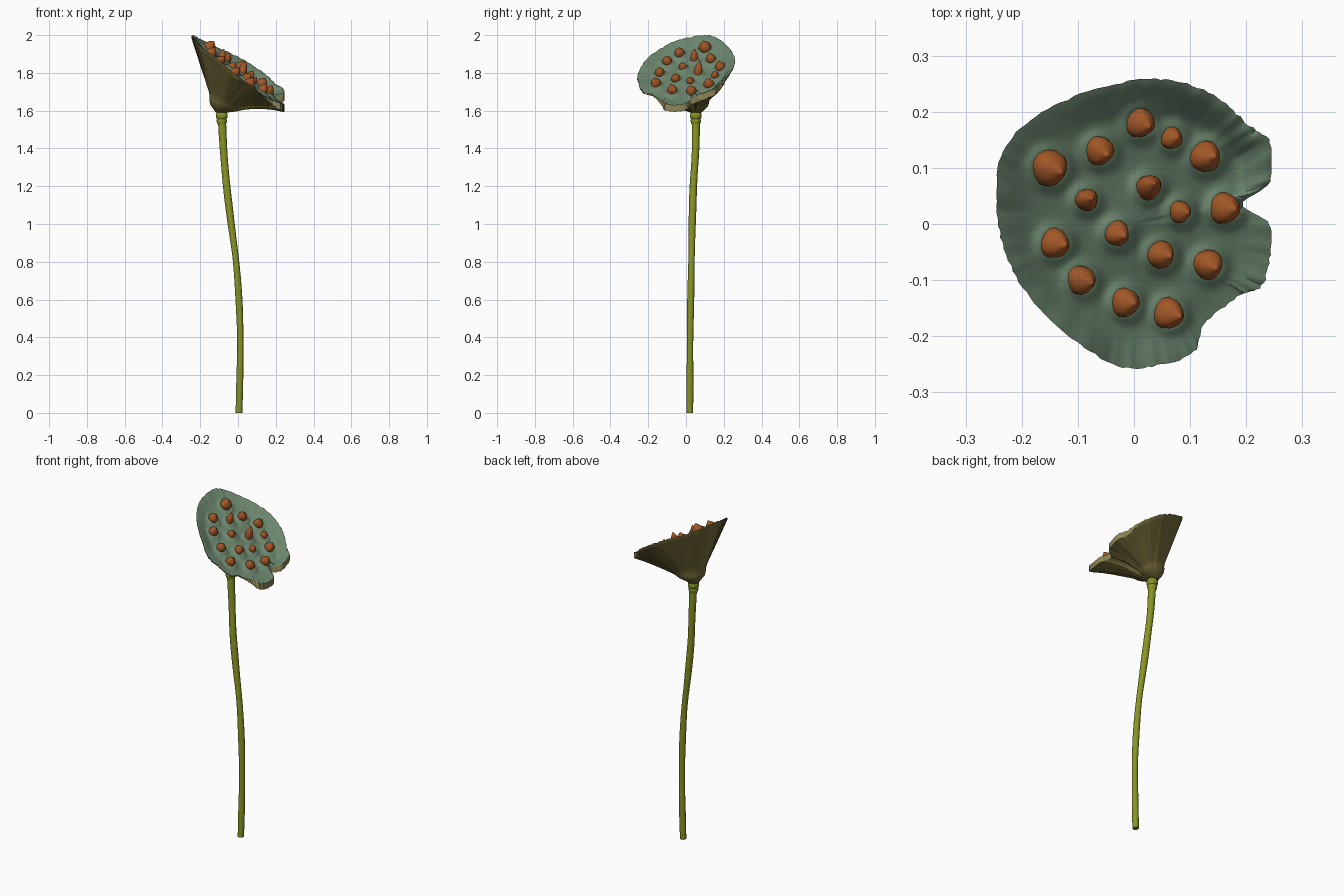
import bpy, math, random
from mathutils import Vector

if "Cube" in bpy.data.objects:
    bpy.data.objects.remove(bpy.data.objects["Cube"])

random.seed(4)


def material(name, color):
    m = bpy.data.materials.new(name)
    m.diffuse_color = (*color, 1)
    m.use_nodes = True
    m.node_tree.nodes["Principled BSDF"].inputs["Base Color"].default_value = m.diffuse_color
    return m


GREEN = material("pod_face_green", (0.15, 0.24, 0.155))
OLIVE = material("pod_shell_olive", (0.175, 0.145, 0.04))
TAN = material("rim_tan", (0.27, 0.23, 0.09))
STEM = material("stem_green", (0.25, 0.295, 0.018))
SEED = material("seed_brown", (0.36, 0.095, 0.02))


def spline(points, t, closed):
    """Catmull-Rom point at t, measured in control-point steps."""
    n = len(points)
    i = int(math.floor(t))
    f = t - i
    pick = (lambda k: k % n) if closed else (lambda k: min(max(k, 0), n - 1))
    a, b, c, d = (Vector(points[pick(i + k)]) for k in (-1, 0, 1, 2))
    return 0.5 * (2 * b + (c - a) * f + (2 * a - 5 * b + 4 * c - d) * f * f
                  + (3 * b - a - 3 * c + d) * f ** 3)


def smoothstep(a, b, x):
    x = min(max((x - a) / (b - a), 0), 1)
    return x * x * (3 - 2 * x)


def loft(name, rings, mats, band_material=None, angle=40):
    """Skin a list of equal rings, closing both ends with a fan face."""
    n = len(rings[0])
    verts = [v for r in rings for v in r]
    faces, slots = [], []
    for k in range(len(rings) - 1):
        for j in range(n):
            a, b = k * n + j, k * n + (j + 1) % n
            faces.append((a, b, b + n, a + n))
            slots.append(band_material(k, verts[a]) if band_material else 0)
    faces += [tuple(reversed(range(n))), tuple(range(len(verts) - n, len(verts)))]
    slots += [slots[0], slots[-1]]
    mesh = bpy.data.meshes.new(name)
    mesh.from_pydata(verts, [], faces)
    for m in mats:
        mesh.materials.append(m)
    mesh.polygons.foreach_set("material_index", slots)
    mesh.update()
    ob = bpy.data.objects.new(name, mesh)
    bpy.context.collection.objects.link(ob)
    bpy.ops.object.select_all(action='DESELECT')
    ob.select_set(True)
    bpy.context.view_layer.objects.active = ob
    bpy.ops.object.shade_smooth_by_angle(angle=math.radians(angle))
    return ob


def circle(center, r, n):
    return [Vector(center) + Vector((r * math.cos(a), r * math.sin(a), 0))
            for a in (2 * math.pi * j / n for j in range(n))]


# Stem: x, y, z along the bend
PATH = [(0.005, 0.02, 0), (0.01, 0.021, 0.2), (0.012, 0.022, 0.4), (0.005, 0.025, 0.6),
        (-0.01, 0.029, 0.8), (-0.036, 0.033, 1.0), (-0.06, 0.039, 1.2),
        (-0.077, 0.051, 1.4), (-0.087, 0.052, 1.6)]
rings = []
for i in range(49):
    p = spline(PATH, i / 6, False)
    rings.append(circle(p, 0.0175 + 0.003 * smoothstep(0.7, 1.5, p.z)
                        + 0.001 * math.sin(p.z * 13), 16))
loft("stem", rings, [STEM])

# Collar with two soft ridges under the pod
COLLAR = [(1.525, 0.021), (1.54, 0.027), (1.55, 0.028), (1.556, 0.025), (1.565, 0.031),
          (1.58, 0.031), (1.588, 0.027), (1.61, 0.03)]
loft("stem_collar", [circle((-0.086, 0.052, z), r, 20) for z, r in COLLAR], [STEM])

# Seeds: x, y, radius, stretch
SEEDS = [(-0.15, 0.10, 0.033, 1.0), (-0.06, 0.13, 0.026, 1.0), (0.012, 0.18, 0.027, 1.0),
         (0.068, 0.153, 0.02, 1.0), (0.128, 0.12, 0.028, 1.0), (-0.085, 0.043, 0.02, 1.8),
         (0.025, 0.065, 0.022, 2.0), (0.083, 0.022, 0.02, 1.0), (0.163, 0.028, 0.028, 1.0),
         (-0.14, -0.035, 0.027, 1.0), (-0.03, -0.017, 0.023, 1.0), (0.048, -0.055, 0.025, 1.0),
         (0.133, -0.073, 0.027, 1.0), (-0.093, -0.10, 0.026, 1.0), (-0.014, -0.14, 0.026, 1.0),
         (0.063, -0.16, 0.028, 1.0)]
NORMAL = Vector((0.7, -0.15, 1)).normalized()


def face_z(x, y):
    """Tilted top face of the pod."""
    return 1.805 - 0.7 * x + 0.15 * y


# Pod rim outline
RIM = [(0.243, 0.145, 1.715), (0.242, 0.075, 1.685), (0.193, 0.035, 1.665), (0.242, 0.0, 1.64),
       (0.243, -0.055, 1.63), (0.228, -0.11, 1.635), (0.185, -0.13, 1.655), (0.125, -0.18, 1.685),
       (0.108, -0.228, 1.70), (0.05, -0.25, 1.745), (-0.02, -0.255, 1.79), (-0.10, -0.212, 1.87),
       (-0.185, -0.132, 1.93), (-0.228, -0.055, 1.97), (-0.245, 0.03, 1.99), (-0.238, 0.12, 2.0),
       (-0.185, 0.185, 1.97), (-0.095, 0.232, 1.93), (0.0, 0.256, 1.885), (0.075, 0.255, 1.84),
       (0.15, 0.225, 1.79), (0.2, 0.18, 1.74)]
N = 176
top_rim, low_rim = [], []
for j in range(N):
    p = spline(RIM, j * len(RIM) / N, True)
    s = 1 + random.uniform(-0.009, 0.006)
    p.x, p.y = p.x * s, p.y * s
    p.x = max(-0.245, min(0.245, p.x))
    p.z = min(2.0, p.z + random.uniform(-0.003, 0.003))
    top_rim.append(p)
    low_rim.append(p - Vector((0, 0, 0.007 + 0.028 * smoothstep(0.13, 0.22, p.x))))

# Shell: neck to rim
NECK = Vector((-0.087, 0.052, 1.59))
STEPS = 18
rings = []
for k in range(STEPS + 1):
    t = k / STEPS
    ring = []
    for j, q in enumerate(low_rim):
        d = Vector((q.x - NECK.x, q.y - NECK.y, 0)).normalized()
        start = NECK + d * 0.031
        p = start.lerp(q, t)
        bulge = 0.016 * math.exp(-((t - 0.12) / 0.09) ** 2) * smoothstep(0, 0.08, t)
        p += d * bulge
        p.z += 0.018 * math.sin(math.pi * t) * smoothstep(1.75, 1.63, q.z)
        p.z += 0.003 * math.sin(j * 0.43) * math.sin(math.pi * t)
        ring.append(p)
    rings.append(ring)

# Top face: rim to centre, with a swollen collar round each seed
INNER = 40
for k in range(INNER):
    u = 1 - k / INNER
    ring = []
    for q in top_rim:
        x, y = q.x * u, q.y * u
        base = face_z(x, y) - 0.012 * math.sin(math.pi * u)
        edge = q.z - face_z(q.x, q.y)
        z = base + edge * smoothstep(0.72, 1, u)
        for sx, sy, r, _ in SEEDS:
            d = math.hypot(x - sx, y - sy)
            if d < 0.08:
                z += 0.013 * math.exp(-((d - r * 0.9) / 0.013) ** 2) * smoothstep(1, 0.93, u)
        ring.append(Vector((x, y, z)))
    rings.append(ring)


def pod_slot(k, v):
    if k < STEPS:
        return 1
    if k == STEPS:
        return 2 if v.x > 0.14 else 1
    return 0


loft("seed_pod", rings, [GREEN, OLIVE, TAN], pod_slot, 50)

# Pointed seeds standing on the tilted face
PROFILE = [(-0.9, 0.6), (-0.3, 0.92), (0.1, 1.0), (0.5, 0.95), (0.85, 0.75),
           (1.15, 0.45), (1.3, 0.24), (1.45, 0.16), (1.5, 0.04)]
for i, (x, y, r, stretch) in enumerate(SEEDS):
    axis = NORMAL.copy()
    if stretch > 1:
        axis = (axis + Vector((-0.35, 0.1, 0.5))).normalized()
    axis = (axis + Vector((random.uniform(-0.15, 0.15), random.uniform(-0.15, 0.15), 0))).normalized()
    side = axis.cross(Vector((0, 1, 0))).normalized()
    other = axis.cross(side)
    c = Vector((x, y, face_z(x, y) + 0.004)) - Vector((axis.x, axis.y, 0)) * r * 0.3
    rings = []
    for h, w in PROFILE:
        ring = []
        for j in range(16):
            a = 2 * math.pi * j / 16
            rr = r * w * (1 + 0.05 * math.sin(3 * a + i))
            ring.append(c + axis * h * r * stretch
                        - side * rr * math.cos(a) + other * rr * math.sin(a) * -1)
        rings.append(ring)
    ob = loft(f"seed_{i + 1}", rings, [SEED], None, 60)

# Make every skin face outward
for ob in bpy.context.collection.objects:
    bpy.context.view_layer.objects.active = ob
    bpy.ops.object.mode_set(mode='EDIT')
    bpy.ops.mesh.select_all(action='SELECT')
    bpy.ops.mesh.normals_make_consistent(inside=False)
    bpy.ops.object.mode_set(mode='OBJECT')
